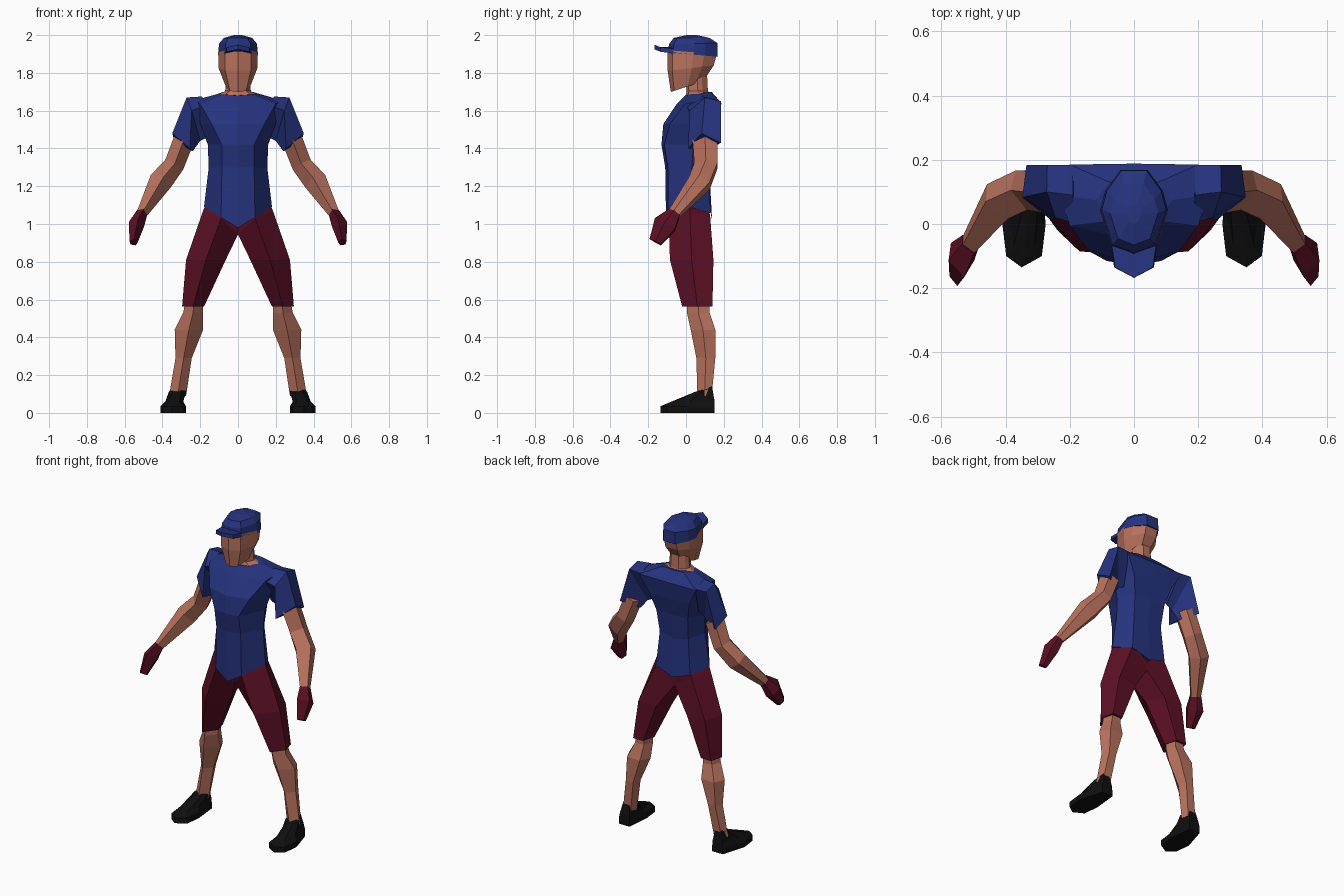
import bpy, bmesh
from mathutils import Vector


def material(name, rgb):
    m = bpy.data.materials.new(name)
    m.diffuse_color = (*rgb, 1)
    return m


BLUE = material("blue cloth", (0.019, 0.033, 0.21))
MAROON = material("maroon cloth", (0.11, 0.005, 0.019))
SKIN = material("skin", (0.48, 0.165, 0.11))
BLACK = material("black leather", (0.005, 0.005, 0.005))

# Limb section: one ridge in front, two corners behind
PENTA = [(0, -1), (1, 0), (0.6, 1), (-0.6, 1), (-1, 0)]
HEAD = [(0, -1), (0.66, -0.8), (1, 0.05), (0.85, 0.5), (0.4, 1),
        (-0.4, 1), (-0.85, 0.5), (-1, 0.05), (-0.66, -0.8)]


def loft(name, rings, mat, mirror=False):
    """Skin a closed solid over rings that have equal point counts."""
    bm = bmesh.new()
    rows = [[bm.verts.new(p) for p in r] for r in rings]
    n = len(rows[0])
    for a, b in zip(rows, rows[1:]):
        for i in range(n):
            j = (i + 1) % n
            bm.faces.new((a[i], a[j], b[j], b[i]))
    bm.faces.new(rows[0])
    bm.faces.new(rows[-1])
    bmesh.ops.remove_doubles(bm, verts=bm.verts, dist=0.0005)
    bmesh.ops.recalc_face_normals(bm, faces=bm.faces)
    me = bpy.data.meshes.new(name)
    bm.to_mesh(me)
    bm.free()
    me.materials.append(mat)
    ob = bpy.data.objects.new(name, me)
    bpy.context.collection.objects.link(ob)
    if mirror:
        ob.modifiers.new("other side", 'MIRROR')
    return ob


def ring(shape, x, y, z, rx, ry, tilt=0):
    """Level section; tilt lifts the back and lowers the front."""
    return [(x + px * rx, y + py * ry, z + py * tilt) for px, py in shape]


def tube(stations):
    """Pentagon sections square to a path of (x, y, z, width, depth)."""
    pts = [Vector(s[:3]) for s in stations]
    out = []
    for i, s in enumerate(stations):
        t = (pts[min(i + 1, len(pts) - 1)] - pts[max(i - 1, 0)]).normalized()
        v = (Vector((0, 1, 0)) - t * t.y).normalized()
        u = v.cross(t)
        out.append([pts[i] + u * px * s[3] + v * py * s[4] for px, py in PENTA])
    return out


def whole(half):
    """Complete a half section running from front centre to back centre."""
    return half + [(-x, y, z) for x, y, z in half[-2:0:-1]]


# Shirt body
loft("shirt_body", [whole(h) for h in [
    [(0, -.105, .98), (.09, -.095, 1.035), (.18, .02, 1.09), (.12, .13, 1.06), (0, .138, 1.02)],
    [(0, -.11, 1.30), (.085, -.095, 1.30), (.155, .03, 1.30), (.1, .12, 1.28), (0, .125, 1.26)],
    [(0, -.13, 1.42), (.085, -.115, 1.42), (.16, .04, 1.42), (.11, .14, 1.42), (0, .14, 1.42)],
    [(0, -.12, 1.53), (.14, -.085, 1.53), (.2, .05, 1.53), (.14, .168, 1.53), (0, .168, 1.53)],
    [(0, -.05, 1.635), (.2, -.005, 1.635), (.23, .09, 1.655), (.2, .185, 1.64), (0, .188, 1.64)],
    [(0, -.005, 1.68), (.075, .01, 1.685), (.12, .075, 1.685), (.075, .13, 1.70), (0, .135, 1.70)],
]], BLUE)

# Sleeves: front, top, back, underside
loft("sleeve", [
    [(.18, .0, 1.625), (.19, .09, 1.675), (.19, .183, 1.645), (.16, .1, 1.46)],
    [(.245, .02, 1.60), (.272, .1, 1.67), (.27, .184, 1.65), (.2, .1, 1.44)],
    [(.255, .01, 1.40), (.348, .083, 1.48), (.335, .184, 1.43), (.24, .11, 1.385)],
], BLUE, True)

# Arms and gloves
loft("arm", tube([(.285, .10, 1.45, .055, .065), (.337, .105, 1.315, .054, .062),
                  (.41, .07, 1.225, .062, .062), (.512, -.07, 1.05, .028, .032)]), SKIN, True)
loft("glove", tube([(.508, -.063, 1.06, .030, .036), (.537, -.112, 1.0, .042, .062),
                    (.553, -.163, .905, .022, .034)]), MAROON, True)

# Shorts legs, meeting on the centre plane
loft("shorts_leg", [
    [(.07, -.09, 1.07), (.165, .02, 1.12), (.11, .12, 1.09), (0, .12, 1.02), (0, -.05, 1.01)],
    [(.09, -.092, 1.03), (.185, .02, 1.07), (.13, .128, 1.04), (0, .115, .96), (0, -.03, .945)],
    ring(PENTA, .17, .03, .81, .105, .115),
    ring(PENTA, .238, .06, .562, .058, .08),
], MAROON, True)

# Lower legs
loft("lower_leg", [ring(PENTA, *s) for s in [
    (.232, .065, .60, .045, .06), (.238, .065, .53, .052, .06),
    (.26, .09, .44, .075, .065), (.288, .105, .29, .043, .05),
    (.32, .098, .09, .045, .038)]], SKIN, True)

# Shoes: outline from the toe round by the outer side
sole = [(.35, -.135), (.398, -.1), (.41, 0), (.365, .152), (.29, .152), (.275, 0), (.287, -.1)]
loft("shoe", [
    [(x, y, 0) for x, y in sole],
    [(x, y, .035) for x, y in sole],
    [(.345, -.11, .046), (.375, -.07, .055), (.385, .02, .06), (.358, .15, .07),
     (.292, .15, .07), (.29, .02, .06), (.31, -.07, .055)],
    [(.325, .05, .112), (.345, .055, .112), (.366, .085, .112), (.343, .138, .14),
     (.302, .138, .14), (.274, .085, .112), (.3, .055, .112)],
], BLACK, True)

# Neck, flaring on to the shoulders, and head
loft("neck", [ring(HEAD, *s) for s in [
    (0, .065, 1.678, .118, .068), (0, .06, 1.703, .068, .056),
    (0, .055, 1.80, .06, .056)]], SKIN)
loft("head", [ring(HEAD, *s) for s in [
    (0, .005, 1.727, .065, .085, .028), (0, .025, 1.825, .103, .122, .015),
    (0, .033, 1.91, .105, .13, -.01)]], SKIN)

# Cap crown and bent peak
loft("cap_crown", [ring(HEAD, *s) for s in [
    (0, .036, 1.897, .106, .132, -.012), (0, .038, 1.955, .1, .128, .003),
    (0, .03, 1.985, .075, .095, 0), (0, .03, 2.0, .022, .028, 0)]], BLUE)
peak = [(0, -.168, 1.925), (.062, -.135, 1.912), (.075, -.05, 1.90),
        (0, -.04, 1.912), (-.075, -.05, 1.90), (-.062, -.135, 1.912)]
loft("cap_peak", [peak, [(x * .95, y, z + .024) for x, y, z in peak]], BLUE)
